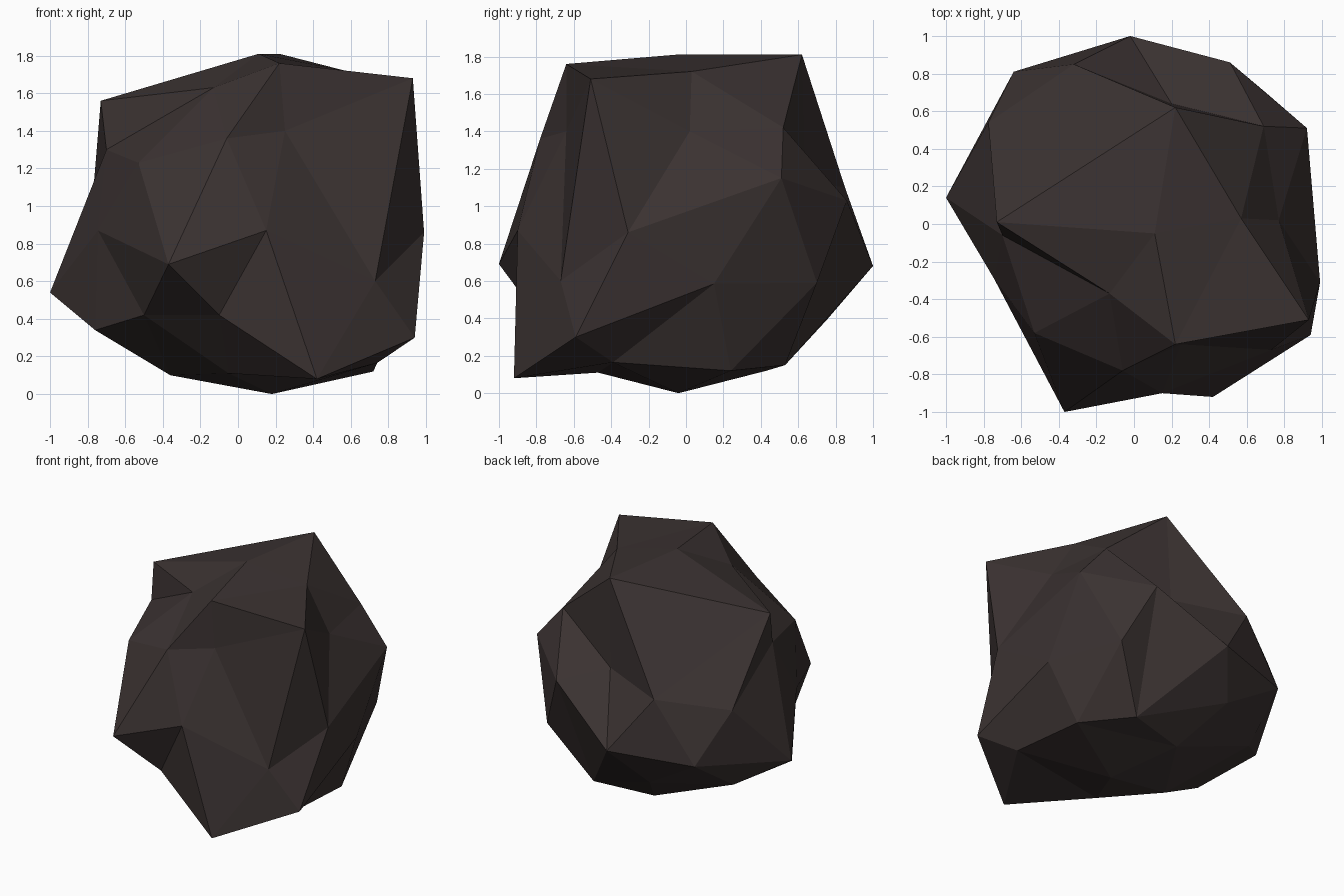
import bpy, bmesh, math

# Rock corners, ring by ring from the top, anticlockwise from +x
RINGS = [
    [(.11, -.05, 1.81)],
    [(.57, .03, 1.72), (.22, .62, 1.81), (-.73, .01, 1.56), (-.13, -.37, 1.63), (.22, -.64, 1.76)],
    [(.69, .52, 1.42), (-.32, .85, 1.10), (-.70, -.06, 1.30), (-.06, -.78, 1.36), (.93, -.51, 1.68)],
    [(.77, .02, 1.40), (.20, .64, 1.13), (-.775, .54, 1.02), (-.53, -.58, 1.23), (.25, -.64, 1.40)],
    [(.92, .51, 1.15), (.51, .86, 1.03), (-.02, 1.0, .68), (-.64, .81, .65), (-1.0, .14, .54),
     (-.745, -.29, .87), (-.37, -1.0, .69), (.15, -.90, .87), (.73, -.67, .60), (.99, -.31, .86)],
    [(.70, .70, .59), (-.22, .76, .40), (-.76, -.21, .34), (-.10, -.80, .42), (.94, -.59, .30)],
    [(.91, .15, .585), (.42, .53, .15), (-.70, .42, .38), (-.50, -.52, .42), (.42, -.92, .08)],
    [(.72, .24, .12), (-.03, .43, .12), (-.36, -.09, .10), (-.05, -.47, .11), (.74, -.39, .165)],
    [(.18, -.04, 0)],
]

# Faceted rock: an icosphere with every corner pulled to its place
bm = bmesh.new()
bmesh.ops.create_icosphere(bm, subdivisions=2, radius=1)


def ring_order(v):
    return (-round(v.co.z, 2), (math.atan2(v.co.y, v.co.x) + .1) % math.tau)


corners = [p for ring in RINGS for p in ring]
for v, p in zip(sorted(bm.verts, key=ring_order), corners):
    v.co = p
bmesh.ops.recalc_face_normals(bm, faces=bm.faces[:])
mesh = bpy.data.meshes.new("rock")
bm.to_mesh(mesh)
bm.free()

# Dark brown stone
stone = bpy.data.materials.new("dark brown stone")
stone.diffuse_color = (.043, .032, .031, 1)
mesh.materials.append(stone)
rock = bpy.data.objects.new("rock", mesh)
bpy.context.collection.objects.link(rock)
